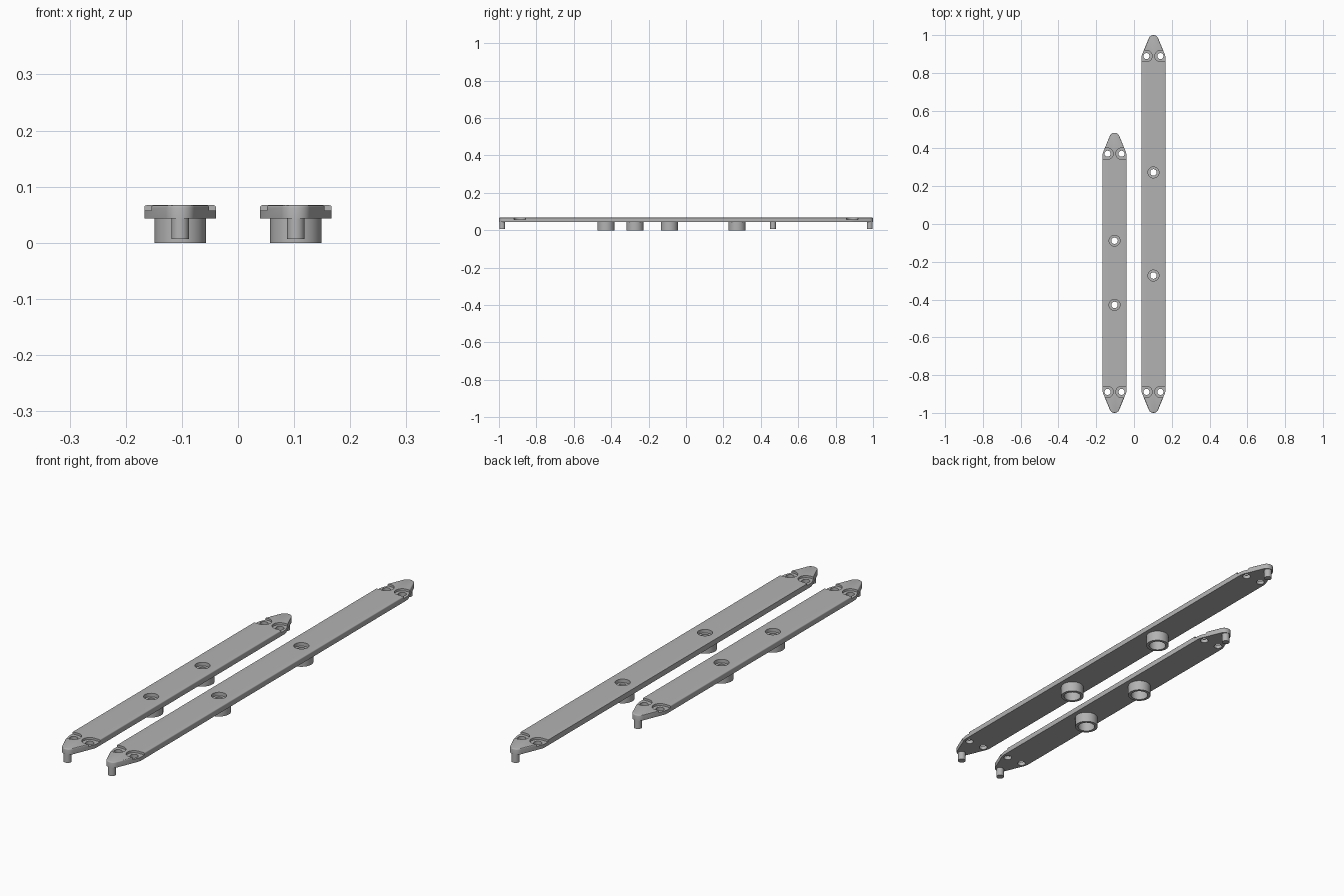
import bpy, bmesh, math
from mathutils import Matrix

if "Cube" in bpy.data.objects:
    bpy.data.objects.remove(bpy.data.objects["Cube"], do_unlink=True)

grey = bpy.data.materials.new("light_grey")
grey.use_nodes = True
COLOUR = (0.45, 0.45, 0.45, 1)
grey.diffuse_color = COLOUR
grey.node_tree.nodes["Principled BSDF"].inputs["Base Color"].default_value = COLOUR

HALF_W = 0.064             # half width of a bar
Z_LOW, Z_TOP = 0.043, 0.067  # underside and top of the plate
POCKET_Z = 0.058           # floor of the screw pockets


def finish(name, bm):
    bmesh.ops.recalc_face_normals(bm, faces=bm.faces)
    mesh = bpy.data.meshes.new(name)
    bm.to_mesh(mesh)
    bm.free()
    mesh.materials.append(grey)
    obj = bpy.data.objects.new(name, mesh)
    bpy.context.collection.objects.link(obj)
    return obj


def prism(name, outline, z0, z1, bevel=0):
    """Extrude a closed outline, optionally rounding its top rim."""
    bm = bmesh.new()
    base = bm.faces.new([bm.verts.new((x, y, z0)) for x, y in outline])
    top = bmesh.ops.extrude_face_region(bm, geom=[base])["geom"]
    verts = [v for v in top if isinstance(v, bmesh.types.BMVert)]
    bmesh.ops.translate(bm, verts=verts, vec=(0, 0, z1 - z0))
    if bevel:
        rim = [e for e in bm.edges if all(v.co.z > z1 - 1e-5 for v in e.verts)]
        bmesh.ops.bevel(bm, geom=rim, offset=bevel, segments=3, profile=0.5, affect='EDGES')
    return finish(name, bm)


def cylinder(name, x, y, z0, z1, r, sides=40):
    bm = bmesh.new()
    bmesh.ops.create_cone(bm, cap_ends=True, segments=sides, radius1=r, radius2=r, depth=z1 - z0,
                          matrix=Matrix.Translation((x, y, (z0 + z1) / 2)))
    return finish(name, bm)


def cut(obj, cutters):
    """Subtract the cutters, then discard them."""
    for c in cutters:
        c.hide_render = True
        mod = obj.modifiers.new("cut", 'BOOLEAN')
        mod.operation, mod.solver, mod.object = 'DIFFERENCE', 'EXACT', c
    bpy.context.view_layer.update()
    graph = bpy.context.evaluated_depsgraph_get()
    mesh = bpy.data.meshes.new_from_object(obj.evaluated_get(graph))
    obj.modifiers.clear()
    obj.data = mesh
    for c in cutters:
        bpy.data.objects.remove(c, do_unlink=True)


def smooth(obj):
    bpy.ops.object.select_all(action='DESELECT')
    obj.select_set(True)
    bpy.context.view_layer.objects.active = obj
    bpy.ops.object.shade_smooth_by_angle(angle=math.radians(30))


def bar_outline(cx, cy, half):
    """Long plate with tapered ends and rounded noses."""
    nose_r = 0.027
    end = [(HALF_W, half - 0.118), (HALF_W - 0.003, half - 0.104)]
    for i in range(13):
        a = math.radians(22 + 136 * i / 12)
        end.append((nose_r * math.cos(a), half - nose_r + nose_r * math.sin(a)))
    end += [(-x, y) for x, y in reversed(end[:2])]
    return [(cx + s * x, cy + s * y) for s in (1, -1) for x, y in end]


def pocket_outline(x, y, sx, sy, r=0.03):
    """Round screw seat that opens towards the side of the bar."""
    arc = [math.radians(90 + 180 * i / 20) for i in range(21)]
    pts = [(r * math.cos(a), r * math.sin(a)) for a in arc]
    pts += [(0.05, -r), (0.05, r)]
    return [(x + sx * px, y + sy * py) for px, py in pts]


def build_bar(label, cx, cy, half, boss_offset):
    plate = prism(label + "_plate", bar_outline(cx, cy, half), Z_LOW, Z_TOP, 0.004)
    cutters = []
    # Screw pockets and holes at both ends
    for sy in (1, -1):
        y = cy + sy * (half - 0.111)
        for sx in (1, -1):
            x = cx + sx * 0.037
            cutters.append(prism("pocket_cutter", pocket_outline(x, y, sx, sy), POCKET_Z, 0.1))
            cutters.append(cylinder("screw_cutter", x, y, 0.03, 0.1, 0.016))
    # Counterbored holes above the bosses
    boss_ys = [cy + s * boss_offset for s in (1, -1)]
    for y in boss_ys:
        cutters.append(cylinder("bore_cutter", cx, y, 0.03, 0.1, 0.017))
        cutters.append(cylinder("counterbore_cutter", cx, y, 0.052, 0.1, 0.029))
    cut(plate, cutters)
    smooth(plate)

    # Hollow bosses under the plate
    for where, y in zip(("back", "front"), boss_ys):
        boss = cylinder(f"{label}_{where}_boss", cx, y, 0, Z_LOW, 0.046, 48)
        cut(boss, [cylinder("boss_cutter", cx, y, -0.02, 0.1, 0.034)])
        smooth(boss)

    # Locating pegs under the noses
    for where, s in (("back", 1), ("front", -1)):
        peg = cylinder(f"{label}_{where}_peg", cx, cy + s * (half - 0.0175), 0.007, Z_LOW + 0.001, 0.0155)
        smooth(peg)


build_bar("short_bar", -0.103, -0.2585, 0.7415, 0.17)
build_bar("long_bar", 0.103, 0, 1.0, 0.273)
